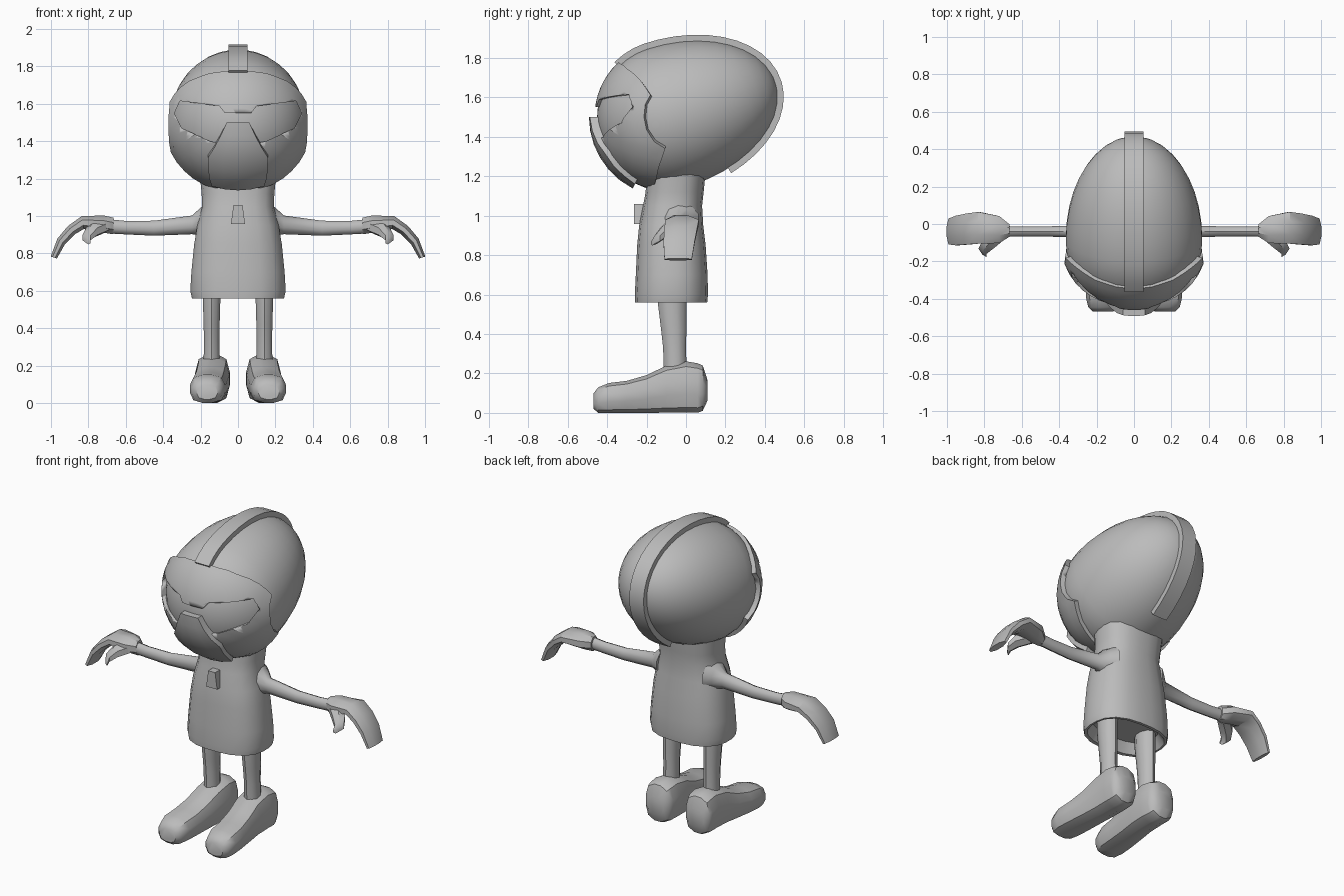
import bpy, bmesh, math
from mathutils import Vector as V

if "Cube" in bpy.data.objects:
    bpy.data.objects.remove(bpy.data.objects["Cube"])

grey = bpy.data.materials.new("grey")
grey.diffuse_color = (0.5, 0.5, 0.5, 1)
grey.use_nodes = True
grey.node_tree.nodes["Principled BSDF"].inputs["Base Color"].default_value = grey.diffuse_color
C = V((0, -0.085, 1.5))          # head centre
R, LONG, TILT = 0.366, 0.57, math.radians(18)
U = V((0, math.cos(TILT), math.sin(TILT)))
W = V((0, -math.sin(TILT), math.cos(TILT)))


def make(name, verts, faces, angle=40):
    me = bpy.data.meshes.new(name)
    me.from_pydata([tuple(v) for v in verts], [], faces)
    bm = bmesh.new()
    bm.from_mesh(me)
    bmesh.ops.remove_doubles(bm, verts=bm.verts, dist=1e-5)
    bmesh.ops.recalc_face_normals(bm, faces=bm.faces)
    bm.to_mesh(me)
    bm.free()
    me.materials.append(grey)
    ob = bpy.data.objects.new(name, me)
    bpy.context.collection.objects.link(ob)
    bpy.ops.object.select_all(action='DESELECT')
    ob.select_set(True)
    bpy.context.view_layer.objects.active = ob
    bpy.ops.object.shade_smooth_by_angle(angle=math.radians(angle))
    return ob


def loft(name, rings, n=12, power=2.0, angle=40, closed=True):
    """Skin rings given as (centre, half axis A, half axis B)."""
    vs, fs = [], []
    for c, a, b in rings:
        for i in range(n):
            t = 2 * math.pi * (i + 0.5) / n
            co, si = math.cos(t), math.sin(t)
            k = (abs(co) ** power + abs(si) ** power) ** (-1 / power)
            vs.append(V(c) + V(a) * co * k + V(b) * si * k)
    for r in range(len(rings) - 1):
        for i in range(n):
            j = (i + 1) % n
            fs.append((r * n + i, r * n + j, r * n + n + j, r * n + n + i))
    if closed:
        fs += [tuple(range(n)), tuple(range(len(vs) - n, len(vs)))]
    return make(name, vs, fs, angle)


def shell(name, grid, wrap=False, angle=40):
    """Closed plate from a grid of (outer, inner) point pairs."""
    rows, cols = len(grid), len(grid[0])
    flat = [p for row in grid for p in row]
    n = len(flat)
    vs = [p[0] for p in flat] + [p[1] for p in flat]
    fs = []
    span = cols if wrap else cols - 1
    for r in range(rows - 1):
        for c in range(span):
            d = (c + 1) % cols
            q = (r * cols + c, r * cols + d, (r + 1) * cols + d, (r + 1) * cols + c)
            fs += [q, tuple(n + i for i in reversed(q))]
    edge = [((rows - 1) * cols + c, (rows - 1) * cols + (c + 1) % cols) for c in range(span)]
    if not wrap:
        edge += [(c, c + 1) for c in range(cols - 1)]
        for c in (0, cols - 1):
            edge += [(r * cols + c, (r + 1) * cols + c) for r in range(rows - 1)]
    fs += [(a, b, n + b, n + a) for a, b in edge]
    return make(name, vs, fs, angle)


# Egg-shaped head, long end pointing back and up
rings = []
for i in range(21):
    a = math.pi * i / 20
    rad = max(R * math.sin(a), 1e-4)
    along = math.cos(a) * (LONG if i < 10 else R)
    rings.append((C + U * along, V((rad, 0, 0)), W * rad))
loft("head", rings, n=32)

# Crest running over the head
grid = []
for i in range(23):
    a = math.radians(117 - 186 * i / 22)
    p = C + U * math.cos(a) * (LONG if math.cos(a) > 0 else R) + W * math.sin(a) * R
    nrm = (U * math.cos(a) / (LONG if math.cos(a) > 0 else R) + W * math.sin(a) / R).normalized()
    grid.append([(p + nrm * 0.027 + V((x, 0, 0)), p - nrm * 0.03 + V((x, 0, 0))) for x in (-0.05, 0.05)])
shell("crest", grid)

# Face mask: fan around the forward axis with a shaped rim (roll angle, reach angle)
RIM = [(-90, 72), (-80, 77), (-42, 82), (-24, 87), (-19, 79), (-10, 73), (0, 71),
       (10, 72), (17, 76), (31, 68), (50, 56), (70, 49), (90, 46)]


def reach(phi):
    for (a, x), (b, y) in zip(RIM, RIM[1:]):
        if a <= phi <= b:
            return math.radians(x + (y - x) * (phi - a) / (b - a))


rolls = [-90, -80, -70, -60, -51, -42, -33, -24, -19, -15, -10, -5, 0, 5, 10, 17, 24, 31, 40, 50, 60, 70, 80, 90]
rolls = rolls + [180 - p for p in reversed(rolls[1:-1])]
grid = []
for k in range(9):
    row = []
    for p in rolls:
        q = p if p <= 90 else 180 - p
        th = max(reach(q) * k / 8, 1e-7)
        f = math.radians(p)
        d = V((math.sin(th) * math.cos(f), -math.cos(th), math.sin(th) * math.sin(f)))
        row.append((C + d * (0.379 + 0.016 * math.sin(th) ** 2 * abs(math.cos(f))), C + d * 0.345))
    grid.append(row)
mask = shell("face_mask", grid, wrap=True, angle=35)

# Eye slot cut through the mask
half = [(0.07, 1.55), (0.10, 1.588), (0.31, 1.615), (0.34, 1.55), (0.30, 1.47), (0.15, 1.40), (0.10, 1.39)]
outline = half + [(-x, z) for x, z in reversed(half)]
m = len(outline)
vs = [V((x, y, z)) for y in (-0.8, -0.15) for x, z in outline]
fs = [tuple(range(m)), tuple(range(m, 2 * m))]
fs += [(i, (i + 1) % m, m + (i + 1) % m, m + i) for i in range(m)]
cutter = make("eye_slot_cutter", vs, fs)
cutter.hide_render = True
mod = mask.modifiers.new("eye_slot", 'BOOLEAN')
mod.operation, mod.solver, mod.object = 'DIFFERENCE', 'EXACT', cutter
bpy.context.view_layer.objects.active = mask
bpy.ops.object.modifier_move_to_index(modifier=mod.name, index=0)
bpy.ops.object.modifier_apply(modifier=mod.name)
bpy.data.objects.remove(cutter)

# Raised mouth guard
grid = []
for e, w in ((0, 0.06), (-10, 0.092), (-20, 0.125), (-30, 0.16), (-41, 0.158), (-52, 0.155), (-63, 0.14)):
    row = []
    for f in (-1, -0.5, 0, 0.5, 1):
        pair = []
        for rad in (0.407, 0.36):
            x = w * f
            s = math.sqrt(rad * rad - x * x)
            pair.append(C + V((x, -s * math.cos(math.radians(e)), s * math.sin(math.radians(e)))))
        row.append(tuple(pair))
    grid.append(row)
shell("mouth_guard", grid)

# Tunic, with a hollow hem: (z, half width, front y, back y)
TUNIC = [(0.62, 0.20, -0.2, 0.05), (0.56, 0.235, -0.235, 0.09), (0.56, 0.247, -0.258, 0.108),
         (0.60, 0.256, -0.26, 0.112), (0.70, 0.25, -0.255, 0.11), (0.85, 0.235, -0.248, 0.1),
         (0.95, 0.218, -0.238, 0.088), (1.05, 0.192, -0.218, 0.082), (1.12, 0.195, -0.205, 0.09),
         (1.22, 0.205, -0.2, 0.1)]
loft("tunic", [((0, (f + b) / 2, z), (w, 0, 0), (0, (b - f) / 2, 0)) for z, w, f, b in TUNIC],
     n=20, power=2.6)

# Chest pendant
vs = [V((s * w, y, z)) for y in (-0.263, -0.21) for s, w, z in
      ((-1, 0.038, 0.957), (1, 0.038, 0.957), (1, 0.024, 1.06), (-1, 0.024, 1.06))]
make("pendant", vs, [(0, 1, 2, 3), (4, 5, 6, 7), (0, 1, 5, 4), (1, 2, 6, 5), (2, 3, 7, 6), (3, 0, 4, 7)])

# Limbs, mirrored on both sides
ARM = [(0.16, 0.98, 0.11, 0.09), (0.20, 0.97, 0.075, 0.075), (0.245, 0.953, 0.036, 0.05),
       (0.45, 0.935, 0.029, 0.04), (0.60, 0.938, 0.028, 0.036), (0.69, 0.945, 0.03, 0.038)]
# x, y, z, half width, half thickness, lean of the section
HAND = [(0.665, -0.035, 0.947, 0.034, 0.046, 0), (0.72, -0.03, 0.957, 0.075, 0.048, 0),
        (0.83, -0.02, 0.965, 0.088, 0.036, 10), (0.89, -0.027, 0.925, 0.086, 0.03, 42),
        (0.945, -0.035, 0.865, 0.082, 0.026, 55), (0.985, -0.04, 0.778, 0.072, 0.018, 72)]
THUMB = [(0.72, -0.06, 0.945, 0.045), (0.78, -0.11, 0.92, 0.045), (0.81, -0.145, 0.885, 0.032),
         (0.80, -0.17, 0.862, 0.016)]
LEG = [(0.68, -0.07, 0.052, 0.072), (0.55, -0.07, 0.049, 0.072), (0.42, -0.062, 0.045, 0.064),
       (0.33, -0.058, 0.043, 0.058), (0.22, -0.055, 0.045, 0.058)]
# y, x, half width, bottom, top
FOOT = [(0.108, 0.14, 0.055, 0.06, 0.17), (0.085, 0.14, 0.082, 0.01, 0.24), (0.06, 0.138, 0.09, 0, 0.252),
        (0.0, 0.136, 0.093, 0, 0.262), (-0.1, 0.138, 0.092, 0, 0.24), (-0.2, 0.148, 0.092, 0, 0.192),
        (-0.3, 0.157, 0.095, 0, 0.163), (-0.39, 0.163, 0.095, 0, 0.152), (-0.445, 0.165, 0.08, 0, 0.13),
        (-0.468, 0.165, 0.055, 0.02, 0.1)]
for s, side in ((1, "left"), (-1, "right")):
    loft(side + "_arm", [((s * x, -0.04, z), (0, a, 0), (0, 0, b)) for x, z, a, b in ARM], n=10)
    rings = []
    for x, y, z, a, b, lean in HAND:
        t = math.radians(lean)
        rings.append(((s * x, y, z), (0, a, 0), (s * b * math.sin(t), 0, b * math.cos(t))))
    loft(side + "_hand", rings, n=8, power=2.6, angle=35)
    loft(side + "_thumb", [((s * x, y, z), (s * r * 0.8, r * 0.5, 0), (0, 0, r * 0.85)) for x, y, z, r in THUMB],
         n=6, angle=35)
    loft(side + "_leg", [((s * 0.141, y, z), (a, 0, 0), (0, b, 0)) for z, y, a, b in LEG], n=10)
    loft(side + "_shoe", [((s * x, y, (lo + hi) / 2), (w, 0, 0), (0, 0, (hi - lo) / 2))
                          for y, x, w, lo, hi in FOOT], n=12, power=3.0)
